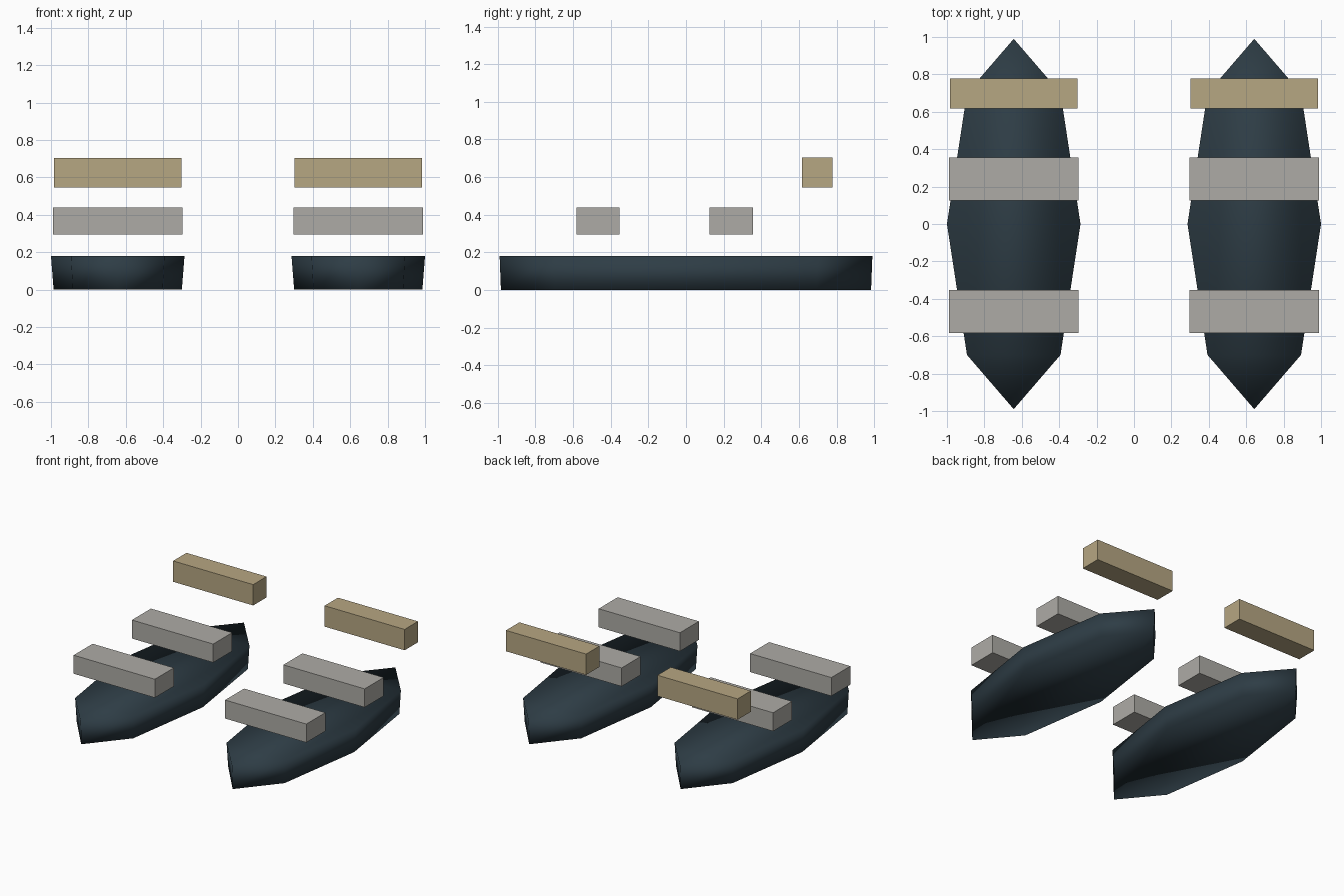
import bpy
import bmesh

cube = bpy.data.objects.get("Cube")
if cube:
    bpy.data.objects.remove(cube, do_unlink=True)


def material(name, rgb):
    mat = bpy.data.materials.new(name)
    mat.use_nodes = True
    colour = (*rgb, 1.0)
    mat.diffuse_color = colour
    mat.node_tree.nodes["Principled BSDF"].inputs["Base Color"].default_value = colour
    return mat


navy = material("dark_slate_blue", (0.027, 0.046, 0.060))
grey = material("warm_grey", (0.42, 0.41, 0.38))
tan = material("sand_tan", (0.47, 0.385, 0.225))


def finish(name, bm, mat, location, smooth=False):
    bmesh.ops.recalc_face_normals(bm, faces=bm.faces)
    mesh = bpy.data.meshes.new(name)
    bm.to_mesh(mesh)
    bm.free()
    for poly in mesh.polygons:
        poly.use_smooth = smooth
    mesh.materials.append(mat)
    obj = bpy.data.objects.new(name, mesh)
    obj.location = location
    bpy.context.collection.objects.link(obj)


def box(name, mat, size, location):
    bm = bmesh.new()
    bmesh.ops.create_cube(bm, size=1)
    bmesh.ops.scale(bm, vec=size, verts=bm.verts)
    finish(name, bm, mat, location)


# Pointed outline of the hull deck, tapering slightly towards the keel
HALF = [(0, -0.99), (0.25, -0.70), (0.357, 0), (0.25, 0.70)]
OUTLINE = HALF + [(-x, -y) for x, y in HALF]
HEIGHT = 0.18


def hull(name, x):
    bm = bmesh.new()
    deck = [bm.verts.new((px, py, HEIGHT)) for px, py in OUTLINE]
    keel = [bm.verts.new((px * 0.96, py * 0.993, 0)) for px, py in OUTLINE]
    bm.faces.new(deck)
    bm.faces.new(keel[::-1])
    for i in range(len(deck)):
        j = (i + 1) % len(deck)
        bm.faces.new((keel[i], keel[j], deck[j], deck[i]))
    finish(name, bm, navy, (x, 0, 0), smooth=True)


# Two matching boats, each with two seats and a rear beam floating above
for side, x in (("left", 0.643), ("right", -0.643)):
    hull(f"{side}_hull", x)
    for part, y in (("front", -0.467), ("middle", 0.24)):
        box(f"{side}_{part}_seat", grey, (0.69, 0.23, 0.142), (x, y, 0.367))
    box(f"{side}_rear_beam", tan, (0.68, 0.162, 0.16), (x, 0.698, 0.625))
